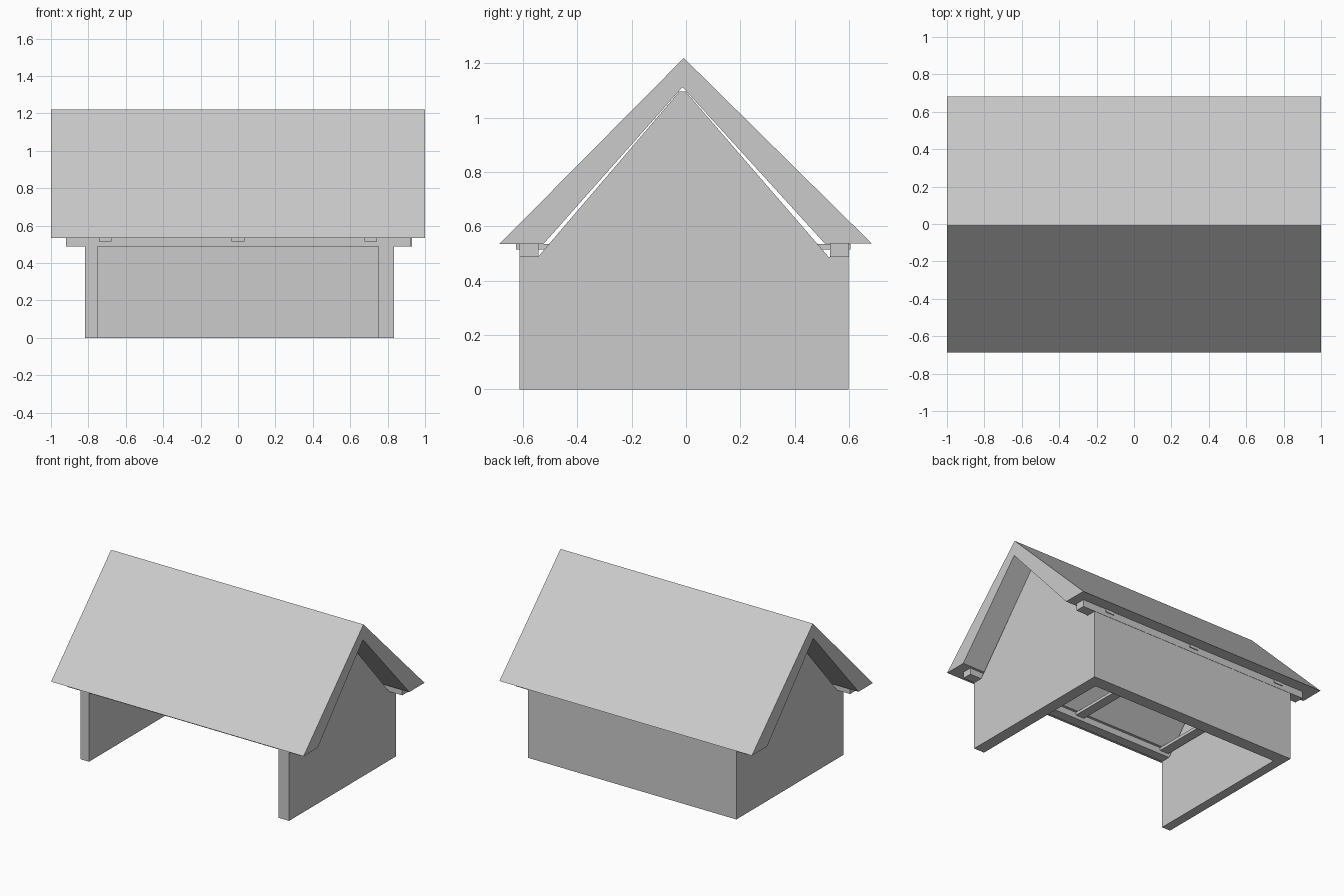
import bpy

if "Cube" in bpy.data.objects:
    bpy.data.objects.remove(bpy.data.objects["Cube"])


def prism(name, profile, x0, x1):
    """Extrude a (y, z) outline from x0 to x1."""
    n = len(profile)
    verts = [(x, y, z) for x in (x0, x1) for y, z in profile]
    faces = [tuple(range(n))[::-1], tuple(range(n, 2 * n))]
    faces += [(i, (i + 1) % n, n + (i + 1) % n, n + i) for i in range(n)]
    mesh = bpy.data.meshes.new(name)
    mesh.from_pydata(verts, [], faces)
    obj = bpy.data.objects.new(name, mesh)
    bpy.context.collection.objects.link(obj)
    return obj


def box(name, x, y, z):
    return prism(name, [(y[0], z[0]), (y[1], z[0]), (y[1], z[1]), (y[0], z[1])], *x)


# Pitched roof with flat undersides at the eaves
prism("roof", [(-0.687, 0.535), (-0.525, 0.535), (-0.013, 1.113), (0.51, 0.538),
               (0.683, 0.538), (-0.008, 1.22)], -1.0, 1.0)

# Gable end walls, notched at the eaves
gable = [(-0.613, 0), (0.598, 0), (0.598, 0.488), (0.525, 0.488),
         (-0.001, 1.096), (-0.025, 1.096), (-0.543, 0.49), (-0.613, 0.49)]
prism("left_gable_wall", gable, -0.818, -0.751)
prism("right_gable_wall", gable, 0.751, 0.834)

# Back wall; the front stays open
box("back_wall", (-0.751, 0.751), (0.508, 0.598), (0, 0.488))

# Long plates carrying the roof
box("front_plate", (-0.92, 0.925), (-0.613, -0.543), (0.49, 0.535))
box("back_plate", (-0.918, 0.93), (0.53, 0.6), (0.488, 0.538))

# Tie beams across the building
for i, x in enumerate((-0.71, 0.0, 0.71)):
    box(f"tie_beam_{i + 1}", (x - 0.034, x + 0.034), (-0.625, 0.606), (0.515, 0.536))
